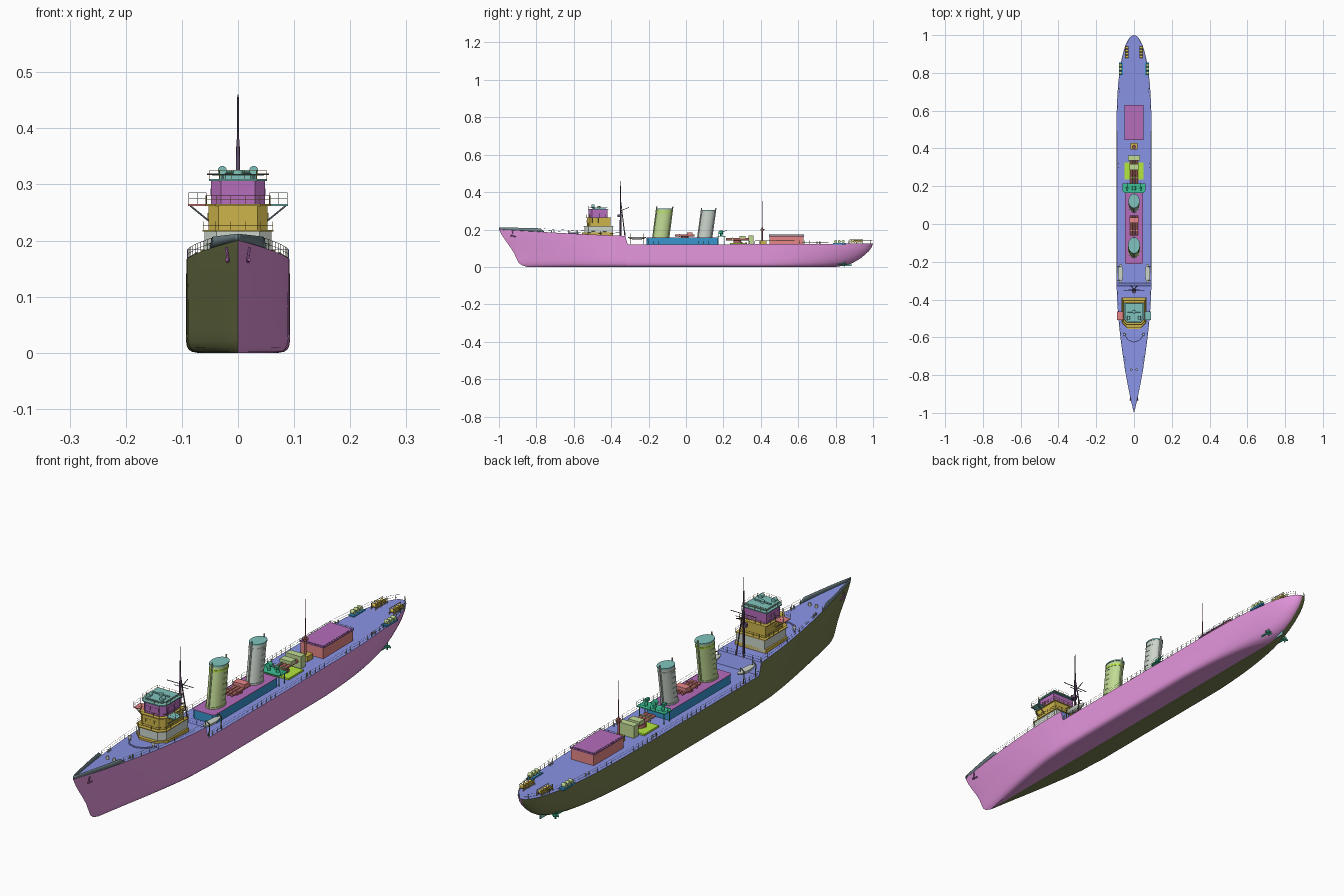
import bpy, bmesh, math
from mathutils import Vector, Matrix

if "Cube" in bpy.data.objects:
    bpy.data.objects.remove(bpy.data.objects["Cube"])

# small palette, and which parts (by name prefix) use each colour
PALETTE = {'pink': (178, 116, 172), 'olive': (92, 98, 62), 'blue': (106, 114, 178), 'slate': (90, 105, 110), 'grey': (158, 165, 158),
    'gold': (160, 140, 60), 'purple': (140, 85, 145), 'teal': (100, 152, 147), 'sage': (150, 170, 115), 'lime': (140, 180, 50),
    'navy': (45, 115, 160), 'brown': (135, 80, 75), 'red': (180, 105, 105), 'green': (50, 150, 115), 'dark': (80, 65, 85)}
PARTS = {'pink': 'hull', 'olive': 'port forecastle_rail main_deck_rail boat_davit', 'blue': 'deck breakwater break_rail',
    'slate': 'bow_bulwark wing', 'grey': 'bridge_base rear_funnel boat capstan bollards',
    'gold': 'bridge_foot bridge_base_deck bridge_middle bridge_upper mast_house stern middle_windows',
    'purple': 'wheelhouse midship_deckhouse_roof aft_deckhouse_roof anchor', 'navy': 'midship_deckhouse thrower_bed',
    'teal': 'wheelhouse_roof top bridge_wing front_funnel_top rear_funnel_top signal rangefinder rudder',
    'sage': 'front_funnel rear_torpedo_shield aft_locker thrower_drum', 'lime': 'front_funnel_band aft_locker_base',
    'brown': 'front_torpedo rear_torpedo mainmast', 'red': 'aft_deckhouse front_torpedo_shield bridge_wing_port',
    'green': 'gun platform light_gun searchlight propeller', 'dark': 'foremast aft_deckhouse_rail'}
USES = {p: c for c, names in PARTS.items() for p in names.split()}
def material(name):
    colour = USES[max((p for p in USES if name.startswith(p)), key=len)]
    m = bpy.data.materials.get(colour) or bpy.data.materials.new(colour)
    m.diffuse_color = [min(1, c / 255 * 1.28) ** 2.2 for c in PALETTE[colour]] + [1]
    m.use_nodes = True
    m.node_tree.nodes["Principled BSDF"].inputs["Base Color"].default_value = m.diffuse_color
    return m

def lerp_table(t, x):
    for (a, p), (b, q) in zip(t, t[1:]):
        if x <= b:
            return p + (q - p) * max(0, x - a) / (b - a)
    return t[-1][1]
def finish(name, bm, smooth=True):
    bmesh.ops.recalc_face_normals(bm, faces=bm.faces)
    me = bpy.data.meshes.new(name)
    bm.to_mesh(me); bm.free()
    ob = bpy.data.objects.new(name, me)
    me.materials.append(material(name))
    bpy.context.collection.objects.link(ob)
    if smooth:
        bpy.ops.object.select_all(action='DESELECT')
        ob.select_set(True)
        bpy.context.view_layer.objects.active = ob
        bpy.ops.object.shade_smooth_by_angle(angle=math.radians(35))
    return ob
def add_box(bm, x, y, z):
    m = Matrix.Translation([(a + b) / 2 for a, b in (x, y, z)]) @ Matrix.Diagonal([b - a for a, b in (x, y, z)] + [1])
    bmesh.ops.create_cube(bm, size=1, matrix=m)
def add_rod(bm, a, b, r, r2=None, n=6):
    a, b = Vector(a), Vector(b)
    d = b - a
    m = Matrix.Translation((a + b) / 2) @ d.to_track_quat('Z', 'Y').to_matrix().to_4x4()
    bmesh.ops.create_cone(bm, cap_ends=True, segments=n, radius1=r, radius2=r if r2 is None else r2, depth=d.length, matrix=m)
def boxes(name, items):
    bm = bmesh.new()
    for i in items: add_box(bm, *i)
    return finish(name, bm, False)
def rods(name, items):
    bm = bmesh.new()
    for i in items: add_rod(bm, *i)
    return finish(name, bm)
def prism(name, outline, z0, z1, rake=0):
    bm = bmesh.new()
    f = bm.faces.new([bm.verts.new((x, y, z0)) for x, y in outline])
    top = bmesh.ops.extrude_face_region(bm, geom=[f])['geom']
    bmesh.ops.translate(bm, verts=[v for v in top if isinstance(v, bmesh.types.BMVert)], vec=(0, rake, z1 - z0))
    return finish(name, bm)
def house_outline(w, y0, y1, c):
    return [(-w, y1), (-w, y0 + c), (-w + c, y0), (w - c, y0), (w, y0 + c), (w, y1)]
def ellipse(y, rx, ry, n=28):
    return [(rx * math.cos(k * math.tau / n), y + ry * math.sin(k * math.tau / n)) for k in range(n)]
def rail(name, pts, h=.018, step=.035, r=.0005):
    bm = bmesh.new()
    for p, q in zip(pts, pts[1:]):
        p, q = Vector(p), Vector(q)
        n = max(1, round((q - p).length / step))
        for k in range(n + 1):
            a = p.lerp(q, k / n)
            add_rod(bm, a, a + Vector((0, 0, h)), r, None, 5)
        for f in (.5, 1):
            up = Vector((0, 0, h * f))
            add_rod(bm, p + up, q + up, r * .8, None, 4)
    return finish(name, bm)

# hull form
def beam(y):
    if y < -.25: return .093 * math.sin(math.pi / 2 * max(0, (y + 1) / .75) ** .9)
    if y > .45: return .093 * max(0, 1 - ((y - .45) / .55) ** 2.6) ** .5
    return .093
def deck(y):
    if y < -.32: return .166 + .034 * ((-.32 - y) / .68) ** 1.2
    return .121 + .004 * max(0, y) ** 2
STEM = [(0, .15), (.008, .122), (.025, .102), (.055, .09), (.085, .075), (.12, .05), (.16, .021), (.2, 0)]
STERN = [(0, -.2), (.006, -.16), (.015, -.125), (.03, -.09), (.05, -.06), (.08, -.025), (.11, -.004), (.125, 0)]
SECTION = [(0, 0), (.78, 0), (.88, .014), (.95, .05), (.985, .11)] + [(1, .2 + .16 * k) for k in range(6)]
stations = sorted([-1 + k * .03 for k in range(57)] + [-.325, -.312] + [.7 + .3 * math.sin(k / 14 * math.pi / 2) for k in range(1, 15)])
bm = bmesh.new()
rings = []
for yd in stations:
    half = []
    for fx, fz in SECTION:
        z = fz * deck(yd)
        ub, us = max(0, (-.4 - yd) / .6), max(0, (yd - .4) / .6)
        y = yd + ub * lerp_table(STEM, z) + us * lerp_table(STERN, z)
        x = beam(yd) * fx * (1 - .3 * (ub + us) * max(0, 1 - fz) ** 1.5)
        half.append((x, y, z))
    rings.append([bm.verts.new((-x, y, z)) for x, y, z in half[:0:-1]] + [bm.verts.new(p) for p in half])
for a, b in zip(rings, rings[1:]):
    for i in range(len(a)):
        j = (i + 1) % len(a)
        f = bm.faces.new((a[i], a[j], b[j], b[i]))
        f.material_index = 2 if j == 0 else int(i < len(SECTION) - 1)
bmesh.ops.remove_doubles(bm, verts=bm.verts, dist=.00005)
hull = finish('hull', bm)
hull.data.materials.append(material('port'))
hull.data.materials.append(material('deck'))

def edge(y, s, inset=.002):
    return (s * max(0, beam(y) - inset), y, deck(y))

# bow bulwark and deck rails
for s in (-1, 1):
    bm = bmesh.new()
    pairs = []
    for k in range(13):
        p = Vector(edge(-1 + k * .02, s, 0))
        pairs.append((bm.verts.new(p), bm.verts.new((p.x, p.y, .212 - .0005 * k if k < 12 else p.z + .006))))
    for (a, b), (c, d) in zip(pairs, pairs[1:]):
        bm.faces.new((a, c, d, b))
    finish('bow_bulwark', bm).modifiers.new('thick', 'SOLIDIFY').thickness = .001
    rail('forecastle_rail', [edge(-.76 + k * .0435, s) for k in range(11)])
    rail('main_deck_rail', [edge(-.31 + k * .054, s) for k in range(21)] + [edge(1 - .18 * (1 - k / 7) ** 2, s) for k in range(7)])
rail('break_rail', [edge(-.327, -1), edge(-.327, 1)])

# foredeck: breakwater, winches, bollards, anchors
for s in (-1, 1):
    rods('breakwater', [((0, -.625, .181), (s * .03, -.615, .181), .003), ((s * .03, -.615, .181), (s * .058, -.575, .179), .003)])
    rods('capstan', [((s * .014, -.77, .18), (s * .014, -.77, .198), .006, .005, 14)])
    rods('capstan_vent', [((s * .05, -.585, .175), (s * .05, -.585, .192), .004, .004, 12), ((s * .05, -.585, .190), (s * .05, -.585, .196), .007, .006, 12)])
    rods('anchor', [((s * .021, -.928, .188), (s * .017, -.93, .162), .0025), ((s * .020, -.937, .166), (s * .018, -.91, .163), .003)])
    rods('bollards', [((s * (beam(y) - .01), y, deck(y)), (s * (beam(y) - .01), y, deck(y) + .012), .003, .003, 10) for y in (-.72, -.705, .3, .32, .7, .715)])
prism('bridge_foot', house_outline(.066, -.555, -.39, .035), .165, .183)

# bridge tiers
prism('bridge_base', house_outline(.060, -.542, -.39, .022), .17, .216)
prism('bridge_base_deck', house_outline(.063, -.547, -.388, .022), .216, .219)
prism('bridge_middle', house_outline(.053, -.53, -.405, .018), .219, .262)
prism('bridge_upper_deck', house_outline(.058, -.535, -.402, .018), .262, .265)
prism('wheelhouse', house_outline(.048, -.52, -.42, .018), .265, .306)
prism('wheelhouse_roof', house_outline(.052, -.525, -.415, .018), .306, .310)
prism('top_shelter', house_outline(.034, -.50, -.43, .012), .310, .318)
prism('top_platform', house_outline(.046, -.515, -.42, .014), .316, .319)
for nm, w, y0, y1, c, z in (('base_deck', .062, -.545, -.39, .022, .219), ('upper', .057, -.533, -.404, .018, .265), ('upper_top', .051, -.523, -.417, .018, .310)):
    o = house_outline(w, y0, y1, c)
    rail('bridge_%s_rail' % nm, [(x, y, z) for x, y in o + o[:1]], .015, .025)
for nm, w, y0, z in (('middle', .053, -.53, .243), ('wheelhouse', .048, -.52, .287)):
    boxes(nm + '_windows', [((x - .004, x + .004), (y0 - .001, y0 + .001), (z - .006, z + .006)) for x in (-.024, -.012, 0, .012, .024)] +
          [((s * w - .001, s * w + .001), (y - .005, y + .005), (z - .006, z + .006)) for s in (-1, 1) for y in (-.49, -.47, -.45)])
for s in (-1, 1):
    boxes('bridge_wing' if s > 0 else 'bridge_wing_port', [(sorted((s * .05, s * .089)), (-.507, -.463), (.262, .265))])
    rail('wing_rail', [(s * x, y, .265) for x, y in ((.056, -.506), (.088, -.506), (.088, -.464), (.056, -.464))], .02, .015)
    rods('wing_strut', [((s * .052, y, .235), (s * .085, y, .262), .0015) for y in (-.5, -.47)])
    rods('signal_lamp', [((s * .028, -.505, .325), (s * .028, -.488, .325), .008, .008, 16), ((s * .028, -.497, .308), (s * .028, -.497, .32), .002)])
rods('rangefinder', [((-.035, -.465, .322), (.035, -.465, .322), .003, .003, 10), ((0, -.465, .318), (0, -.465, .326), .009, .008, 16)])

# tripod foremast
rods('foremast', [((0, -.35, .165), (0, -.35, .38), .005, .003, 12), ((0, -.35, .38), (0, -.35, .46), .002, .0013, 8)] +
     [((s * .02, -.322, .125), (0, -.348, .345), .003, .002, 8) for s in (-1, 1)])
rods('foremast_yards', [((-.055, -.35, .318), (.055, -.35, .318), .0015), ((-.03, -.345, .305), (.03, -.345, .305), .0012),
     ((0, -.35, .30), (0, -.305, .318), .0015)])
rods('foremast_lookout', [((0, -.355, .268), (0, -.355, .28), .011, .012, 16)])

# midship deckhouse and funnels
prism('midship_deckhouse', house_outline(.047, -.21, .17, .008), .118, .154)
prism('midship_deckhouse_roof', house_outline(.048, -.212, .172, .008), .154, .156)
for nm, y, rx, ry, top in (('front', -.135, .029, .041, .312), ('rear', .10, .027, .036, .304)):
    rake = .022
    h = top - .155
    at = lambda z: y + rake * (z - .155) / h
    prism(nm + '_funnel', ellipse(y, rx, ry), .155, top, rake)
    for part, z, t, e in (('_funnel', .156, .006, .003), ('_funnel_band', top - .022, .006, .0012), ('_funnel_top', top - .004, .005, .002)):
        prism(nm + part, ellipse(at(z), rx + e, ry + e), z, z + t, rake * t / h)
    rods(nm + '_funnel_pipes', [((0, at(.156) + d * (ry + .002), .156), (0, at(top) + d * (ry + .002), top + .012), .003, .003, 10) for d in (1, -1)])
    rods(nm + '_funnel_steps', [((s * (rx + .001), at(z) - .008, z), (s * (rx + .001), at(z) + .008, z), .001) for s in (-1, 1) for z in [.18 + .02 * k for k in range(6)]])

# two triple torpedo mounts
for nm, y0, y1, z in (('front', -.06, .045, .168), ('rear', .215, .335, .148)):
    ym = (y0 + y1) / 2
    rods(nm + '_torpedo_tubes', [((x, y0, z), (x, y1, z), .0065, .0065, 14) for x in (-.015, 0, .015)])
    rods(nm + '_torpedo_base', [((0, ym, z - .03), (0, ym, z - .006), .022, .02, 24)])
    boxes(nm + '_torpedo_shield', [((-.024, .024), (ym + .012, ym + .042), (z + .003, z + .017)), ((-.023, .023), (ym - .03, ym - .025), (z - .008, z + .008))])

# gun platform behind rear funnel
prism('gun_platform', house_outline(.06, .165, .215, .01), .163, .166)
rods('platform_posts', [((s * .052, y, .12), (s * .052, y, .163), .002) for s in (-1, 1) for y in (.175, .207)])
rail('platform_rail', [(x, y, .166) for x, y in ((-.059, .175), (-.059, .214), (.059, .214), (.059, .175))], .016, .02)
for s in (-1, 1):
    rods('light_gun', [((s * .036, .19, .166), (s * .036, .19, .182), .006, .004, 12), ((s * .036, .18, .184), (s * .036, .22, .195), .002, .0012, 8)])
    boxes('gun_breech', [((s * .036 - .005, s * .036 + .005), (.175, .192), (.18, .19))])
rods('searchlight', [((0, .188, .166), (0, .188, .18), .006, .006, 12), ((0, .18, .185), (0, .198, .185), .010, .010, 18)])

# aft structures and mainmast
boxes('aft_locker', [((-.032, .032), (.335, .362), (.12, .168))])
boxes('aft_locker_base', [((-.05, .05), (.235, .325), (.12, .128))])
boxes('mast_house', [((-.018, .018), (.395, .43), (.12, .142))])
rods('mainmast', [((0, .408, .12), (0, .408, .21), .005, .004, 12), ((0, .408, .21), (0, .408, .353), .002, .001, 8)])
rods('mainmast_platform', [((0, .408, .196), (0, .408, .203), .010, .011, 16)])
boxes('aft_deckhouse', [((-.048, .048), (.447, .628), (.118, .163))])
boxes('aft_deckhouse_roof', [((-.051, .051), (.444, .631), (.163, .166))])
rail('aft_deckhouse_rail', [(x, y, .166) for x, y in ((-.05, .445), (.05, .445), (.05, .63), (-.05, .63), (-.05, .445))], .006)

for s in (-1, 1):
    # ship's boats with davits
    bm = bmesh.new()
    bmesh.ops.create_uvsphere(bm, u_segments=20, v_segments=12, radius=1, matrix=Matrix.Translation((s * .072, -.262, .16)) @ Matrix.Diagonal((.014, .05, .014, 1)))
    bmesh.ops.bisect_plane(bm, geom=bm.verts[:] + bm.edges[:] + bm.faces[:], plane_co=(0, 0, .161), plane_no=(0, 0, 1), clear_outer=True)
    bmesh.ops.holes_fill(bm, edges=bm.edges)
    finish('boat', bm)
    for y in (-.298, -.226):
        rods('boat_davit', [((s * .086, y, .12), (s * .088, y, .168), .002), ((s * .088, y, .168), (s * .072, y, .178), .002), ((s * .072, y, .178), (s * .072, y, .162), .0008)])
    # depth charge throwers and stern racks
    boxes('thrower_bed', [(sorted((s * .058, s * .08)), (.785, .855), (.121, .128))])
    rods('thrower_drum', [((s * .064, y, .136), (s * .08, y, .136), .008, .008, 16) for y in (.80, .82, .84)])
    rods('stern_charges', [((s * .03, y, .136), (s * .046, y, .136), .007, .007, 14) for y in (.885, .901, .917, .933)])
    rods('stern_rack', [((s * x, .875, z), (s * x, .945, z), .0012) for x in (.029, .047) for z in (.128, .146)] +
         [((s * x, y, .122), (s * x, y, .147), .0012) for x in (.029, .047) for y in (.876, .91, .944)])
    # shafts and propellers
    rods('propeller_shaft', [((s * .04, .72, .018), (s * .04, .845, .014), .003, .003, 10), ((s * .04, .84, .014), (s * .04, .86, .014), .005, .002, 12), ((s * .04, .83, .014), (s * .035, .83, .04), .002)])
    boxes('propeller_blades', [((s * .04 - .002, s * .04 + .002), (.846, .85), (.001, .028)), ((s * .04 - .014, s * .04 + .014), (.846, .85), (.011, .017))])
boxes('rudder', [((-.002, .002), (.84, .885), (.004, .045))])
